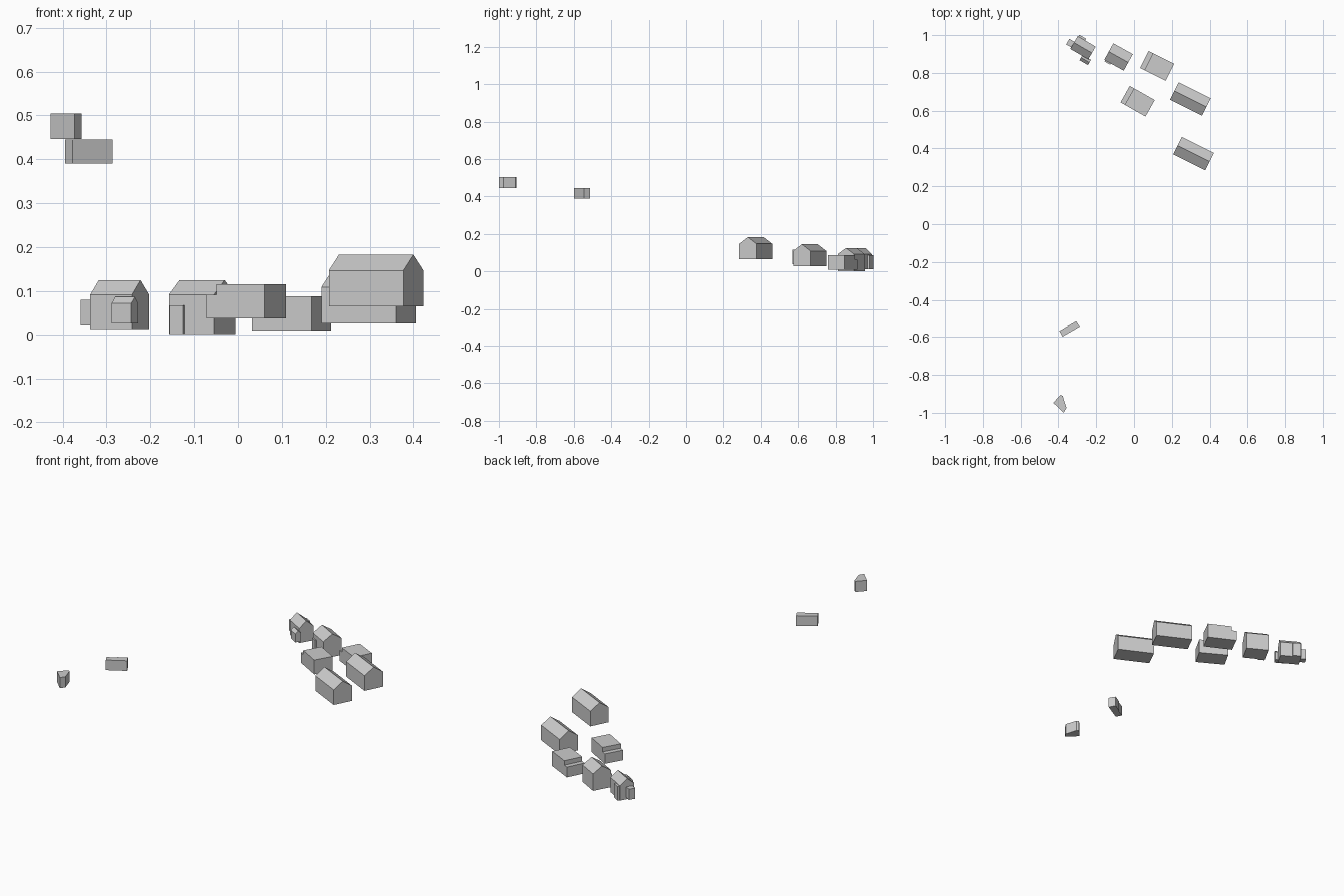
import bpy, bmesh, math
from mathutils import Matrix

if "Cube" in bpy.data.objects:
    bpy.data.objects.remove(bpy.data.objects["Cube"])


def extrude(name, pts, depth, matrix):
    """Closed prism: 2D outline in local XY, extruded along local Z."""
    bm = bmesh.new()
    face = bm.faces.new([bm.verts.new((x, y, 0)) for x, y in pts])
    res = bmesh.ops.extrude_face_region(bm, geom=[face])
    verts = [g for g in res["geom"] if isinstance(g, bmesh.types.BMVert)]
    bmesh.ops.translate(bm, verts=verts, vec=(0, 0, depth))
    bmesh.ops.recalc_face_normals(bm, faces=bm.faces)
    bm.transform(matrix)
    mesh = bpy.data.meshes.new(name)
    bm.to_mesh(mesh)
    bm.free()
    obj = bpy.data.objects.new(name, mesh)
    bpy.context.collection.objects.link(obj)
    return obj


def place(x, y, deg):
    return Matrix.Translation((x, y, 0)) @ Matrix.Rotation(math.radians(deg), 4, 'Z')


# local frame whose XY is the (y, z) gable plane and whose Z runs along x
GABLE = Matrix(((0, 0, 1, 0), (1, 0, 0, 0), (0, 1, 0, 0), (0, 0, 0, 1)))


def gabled(name, x, y, deg, length, width, base, eave, ridge):
    w = width / 2
    pts = [(-w, base), (w, base), (w, eave), (0, ridge), (-w, eave)]
    m = place(x, y, deg) @ GABLE @ Matrix.Translation((0, 0, -length / 2))
    return extrude(name, pts, length, m)


def stepped(name, x, y, deg, length, width, base, low, top, step):
    """Flat roof with a lower strip at the left end."""
    l = length / 2
    pts = [(-l, base), (l, base), (l, top), (-l + step, top), (-l + step, low), (-l, low)]
    m = place(x, y, deg) @ Matrix.Translation((0, width / 2, 0)) @ Matrix.Rotation(math.pi / 2, 4, 'X')
    return extrude(name, pts, width, m)


def block(name, x, y, deg, length, width, base, top):
    l, w = length / 2, width / 2
    pts = [(-l, -w), (l, -w), (l, w), (-l, w)]
    return extrude(name, pts, top - base, place(x, y, deg) @ Matrix.Translation((0, 0, base)))


# two long gabled houses
gabled("long_house_front", 0.315, 0.373, -26.5, 0.19, 0.103, 0.065, 0.147, 0.183)
gabled("long_house_back", 0.298, 0.662, -26.5, 0.19, 0.103, 0.027, 0.109, 0.145)

# two flat-roofed houses with a lower strip
stepped("flat_house_back", 0.122, 0.837, -26.5, 0.152, 0.10, 0.008, 0.064, 0.088, 0.026)
stepped("flat_house_front", 0.019, 0.650, -29.5, 0.152, 0.10, 0.038, 0.092, 0.116, 0.026)

# mid-size gabled house with a shallow low bay
gabled("mid_house", -0.082, 0.884, -29, 0.118, 0.10, 0.0, 0.092, 0.125)
block("mid_house_bay", -0.138, 0.857, -29, 0.036, 0.012, 0.0, 0.068)

# small house with annexes on the left end, front and back
gabled("small_house", -0.270, 0.933, -30, 0.11, 0.078, 0.012, 0.092, 0.125)
block("small_house_back_strip", -0.274, 0.986, -30, 0.042, 0.012, 0.012, 0.088)
block("small_house_side_annex", -0.336, 0.957, -30, 0.034, 0.034, 0.022, 0.080)
gabled("small_house_front_annex", -0.258, 0.868, -30, 0.052, 0.032, 0.027, 0.072, 0.087)

# isolated elongated block with a slight step in its back wall
extrude("far_block",
        [(-0.053, -0.018), (0.053, -0.018), (0.053, 0.020), (0.0, 0.020), (0.0, 0.016), (-0.053, 0.016)],
        0.055, place(-0.341, -0.556, 30) @ Matrix.Translation((0, 0, 0.39)))

# isolated wedge-shaped tower block
extrude("far_wedge",
        [(-0.427, -0.947), (-0.373, -1.0), (-0.357, -0.975), (-0.377, -0.912), (-0.388, -0.905)],
        0.058, Matrix.Translation((0, 0, 0.446)))
